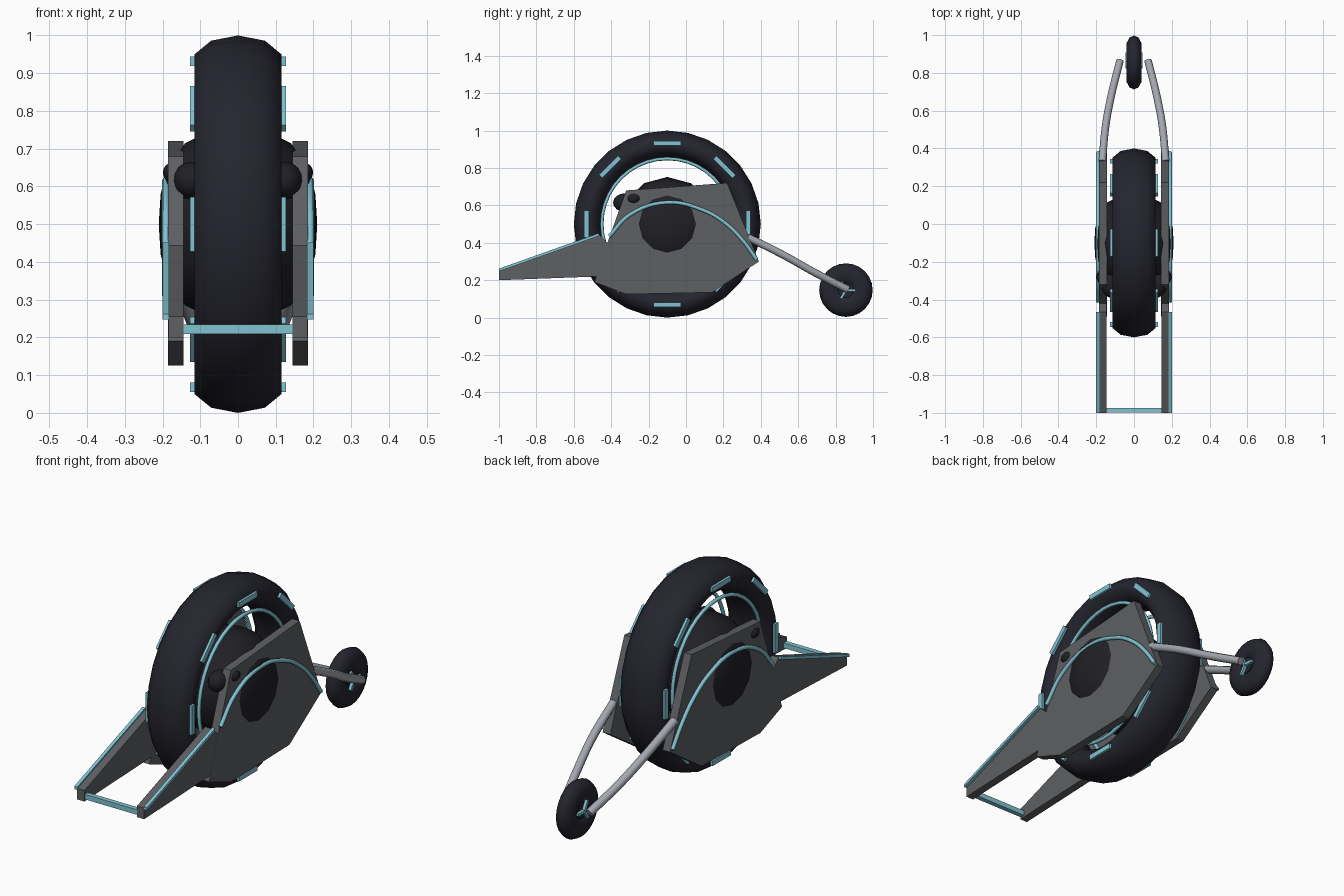
import bpy, bmesh, math
from mathutils import Vector, Matrix

cube = bpy.data.objects.get("Cube")
if cube:
    bpy.data.objects.remove(cube)


def material(name, rgb):
    m = bpy.data.materials.new(name)
    m.use_nodes = True
    m.diffuse_color = (*rgb, 1)
    m.node_tree.nodes["Principled BSDF"].inputs["Base Color"].default_value = (*rgb, 1)
    return m


RUBBER = material("dark rubber", (0.018, 0.018, 0.028))
HUB = material("black hub", (0.014, 0.014, 0.019))
PLATE = material("grey panel", (0.11, 0.115, 0.123))
TEAL = material("teal trim", (0.22, 0.55, 0.64))
TUBE = material("light metal", (0.37, 0.39, 0.43))

WHEEL = Vector((0, -0.1, 0.5))
REAR = Vector((0, 0.855, 0.147))


def finish(bm, name, mat, smooth=None):
    bmesh.ops.recalc_face_normals(bm, faces=bm.faces)
    mesh = bpy.data.meshes.new(name)
    bm.to_mesh(mesh)
    bm.free()
    mesh.materials.append(mat)
    ob = bpy.data.objects.new(name, mesh)
    bpy.context.collection.objects.link(ob)
    if smooth:
        bpy.ops.object.select_all(action='DESELECT')
        bpy.context.view_layer.objects.active = ob
        ob.select_set(True)
        bpy.ops.object.shade_smooth_by_angle(angle=math.radians(smooth))
    return ob


def lathe(name, profile, centre, segments, mat, smooth=50, closed=False):
    """Spin (x, radius) points round the x axis through centre."""
    bm = bmesh.new()
    vs = [bm.verts.new((x, 0, r)) for x, r in profile]
    pairs = list(zip(vs, vs[1:])) + ([(vs[-1], vs[0])] if closed else [])
    edges = [bm.edges.new(p) for p in pairs]
    bmesh.ops.spin(bm, geom=vs + edges, cent=(0, 0, 0), axis=(1, 0, 0),
                   angle=math.tau, steps=segments)
    bmesh.ops.remove_doubles(bm, verts=bm.verts, dist=0.0005)
    bmesh.ops.translate(bm, verts=bm.verts, vec=centre)
    return finish(bm, name, mat, smooth)


def ring(name, centre, major, minor, half_width, sides, segments, mat):
    profile = [(half_width * math.sin(math.tau * i / sides),
                major + minor * math.cos(math.tau * i / sides)) for i in range(sides)]
    return lathe(name, profile, centre, segments, mat, 60, True)


def slab(name, outline, x0, x1, mat):
    """Extrude a (y, z) outline from x0 to x1."""
    bm = bmesh.new()
    face = bm.faces.new([bm.verts.new((x0, y, z)) for y, z in outline])
    ext = bmesh.ops.extrude_face_region(bm, geom=[face])["geom"]
    bmesh.ops.translate(bm, vec=(x1 - x0, 0, 0),
                        verts=[v for v in ext if isinstance(v, bmesh.types.BMVert)])
    return finish(bm, name, mat)


def box(name, centre, size, mat, tilt=0):
    bm = bmesh.new()
    bmesh.ops.create_cube(bm, size=1, matrix=Matrix.Translation(centre)
                          @ Matrix.Rotation(tilt, 4, 'X') @ Matrix.Diagonal((*size, 1)))
    return finish(bm, name, mat)


def ball(name, centre, radii, mat):
    bm = bmesh.new()
    bmesh.ops.create_uvsphere(bm, u_segments=12, v_segments=8, radius=1,
                              matrix=Matrix.Translation(centre) @ Matrix.Diagonal((*radii, 1)))
    return finish(bm, name, mat, 60)


def tube(name, points, radius, mat):
    cu = bpy.data.curves.new(name, 'CURVE')
    cu.dimensions = '3D'
    cu.bevel_depth = radius
    cu.bevel_resolution = 2
    cu.resolution_u = 6
    cu.use_fill_caps = True
    sp = cu.splines.new('BEZIER')
    sp.bezier_points.add(len(points) - 1)
    for bp, p in zip(sp.bezier_points, points):
        bp.co = p
        bp.handle_left_type = bp.handle_right_type = 'AUTO'
    cu.materials.append(mat)
    ob = bpy.data.objects.new(name, cu)
    bpy.context.collection.objects.link(ob)
    return ob


# Main wheel and the domed hub inside it
ring("main_tyre", WHEEL, 0.428, 0.072, 0.121, 10, 28, RUBBER)
dome = [(0.21, 0), (0.205, 0.08), (0.187, 0.15), (0.14, 0.215), (0.08, 0.245)]
lathe("hub", dome + [(0, 0.252)] + [(-x, r) for x, r in reversed(dome)], WHEEL, 12, HUB)

# Small trailing wheel
ring("rear_tyre", REAR, 0.083, 0.06, 0.042, 10, 24, RUBBER)
lathe("rear_axle", [(0.03, 0), (0.03, 0.04), (-0.03, 0.04), (-0.03, 0)], REAR, 12, RUBBER)

# Crossbar joining the front arms
box("front_crossbar", (0, -0.985, 0.222), (0.29, 0.024, 0.025), TEAL)

PANEL = [(-0.32, 0.68), (0.22, 0.72), (0.39, 0.30), (0.14, 0.135),
         (-0.32, 0.125), (-0.49, 0.19), (-0.42, 0.40)]
ARM = [(-1, 0.255), (-1, 0.20), (-0.47, 0.22), (-0.42, 0.40), (-0.465, 0.445)]
ARM_TRIM = [(-1, 0.262), (-1, 0.247), (-0.465, 0.437), (-0.465, 0.452)]
ARC = [(-0.41, 0.435), (-0.3, 0.55), (-0.1, 0.615), (0.09, 0.575),
       (0.21, 0.505), (0.31, 0.405), (0.378, 0.31)]

for side, s in (("left", 1), ("right", -1)):
    # Side panel, front arm and their trim
    slab(side + "_panel", PANEL, s * 0.144, s * 0.185, PLATE)
    slab(side + "_front_arm", ARM, s * 0.1445, s * 0.1845, PLATE)
    slab(side + "_arm_trim", ARM_TRIM, s * 0.183, s * 0.2, TEAL)
    tube(side + "_arc_trim", [(s * 0.191, y, z) for y, z in ARC], 0.01, TEAL)

    # Rounded knobs at the panel's upper front corner
    ball(side + "_knob", (s * 0.125, -0.325, 0.615), (0.048, 0.065, 0.05), HUB)
    ball(side + "_knob_cap", (s * 0.175, -0.28, 0.637), (0.024, 0.036, 0.026), HUB)

    # Rim ring and the dashes round the tyre wall
    ring(side + "_rim_ring", WHEEL + Vector((s * 0.1, 0, 0)), 0.35, 0.009, 0.009, 8, 40, TEAL)
    for i in range(8):
        a = i * math.tau / 8
        spot = WHEEL + Vector((s * 0.121, -0.432 * math.sin(a), 0.432 * math.cos(a)))
        box(f"{side}_dash_{i + 1}", spot, (0.012, 0.145, 0.025), TEAL, a)

    # Tail tube and the three-spoke trim on the trailing wheel
    tube(side + "_tail_tube", [(s * 0.168, 0.33, 0.43), (s * 0.15, 0.52, 0.335),
                               (s * 0.118, 0.69, 0.24), (s * 0.074, 0.865, 0.15)], 0.02, TUBE)
    for i in range(3):
        a = i * math.tau / 3 + 0.5
        spot = REAR + Vector((s * 0.038, -0.027 * math.sin(a), 0.027 * math.cos(a)))
        box(f"{side}_spoke_{i + 1}", spot, (0.014, 0.014, 0.05), TEAL, a)
